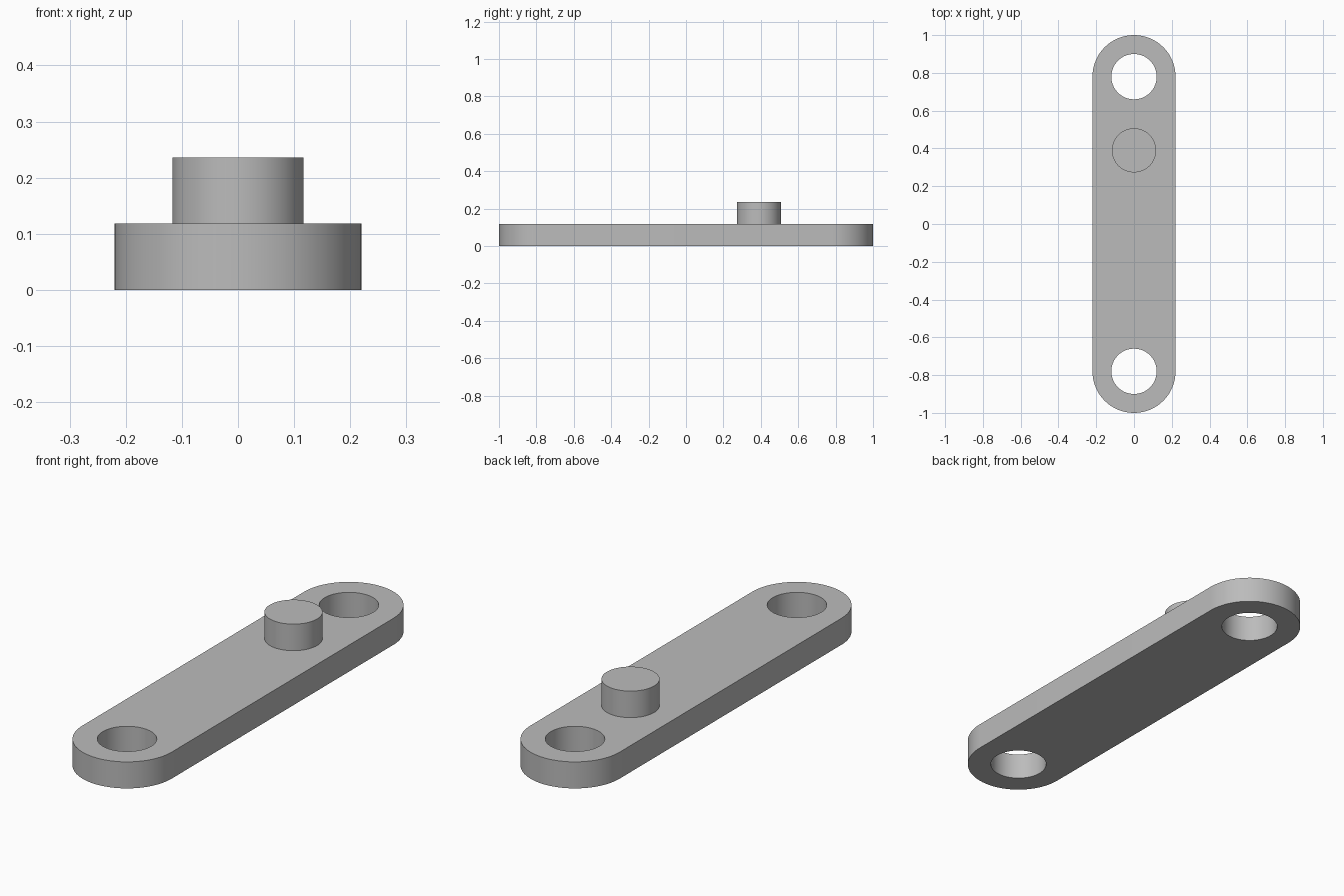
import bpy, bmesh
from math import sin, cos, pi, radians

cube = bpy.data.objects.get("Cube")
if cube:
    bpy.data.objects.remove(cube, do_unlink=True)

THICK = 0.118        # plate thickness
END_Y = 0.78         # distance of hole centres from the middle
END_R = 0.22         # radius of rounded ends
HOLE_R = 0.12
PEG_Y, PEG_R, PEG_TOP = 0.39, 0.117, 0.236
SEG = 64

grey = bpy.data.materials.new("plain grey")
grey.use_nodes = True
colour = (0.5, 0.5, 0.5, 1)
grey.diffuse_color = colour
grey.node_tree.nodes["Principled BSDF"].inputs["Base Color"].default_value = colour


def arc(cy, r, start, sweep, count):
    return [(r * cos(start + sweep * i / count), cy + r * sin(start + sweep * i / count))
            for i in range(count)]


def half_circle(cy, start):
    return arc(cy, END_R, start, pi, SEG // 2) + [(END_R * cos(start + pi), cy)]


def extrude_loops(name, loops, z0, z1):
    """Fill an outline with optional holes and extrude it upwards."""
    bm = bmesh.new()
    edges = []
    for loop in loops:
        verts = [bm.verts.new((x, y, z0)) for x, y in loop]
        edges += [bm.edges.new((v, verts[i - 1])) for i, v in enumerate(verts)]
    bmesh.ops.triangle_fill(bm, edges=edges, use_beauty=True)
    top = bmesh.ops.extrude_face_region(bm, geom=bm.faces[:], use_keep_orig=True)
    moved = [g for g in top["geom"] if isinstance(g, bmesh.types.BMVert)]
    bmesh.ops.translate(bm, verts=moved, vec=(0, 0, z1 - z0))
    bmesh.ops.recalc_face_normals(bm, faces=bm.faces[:])
    mesh = bpy.data.meshes.new(name)
    bm.to_mesh(mesh)
    bm.free()
    mesh.materials.append(grey)
    obj = bpy.data.objects.new(name, mesh)
    bpy.context.collection.objects.link(obj)
    bpy.ops.object.select_all(action="DESELECT")
    obj.select_set(True)
    bpy.context.view_layer.objects.active = obj
    bpy.ops.object.shade_smooth_by_angle(angle=radians(30))
    return obj


# Link plate with rounded ends and a through hole at each end
outline = half_circle(END_Y, 0) + half_circle(-END_Y, pi)
holes = [arc(s * END_Y, HOLE_R, 0, 2 * pi, SEG) for s in (-1, 1)]
extrude_loops("link_plate", [outline] + holes, 0, THICK)

# Round peg standing on the plate
extrude_loops("peg", [arc(PEG_Y, PEG_R, 0, 2 * pi, SEG)], THICK, PEG_TOP)
